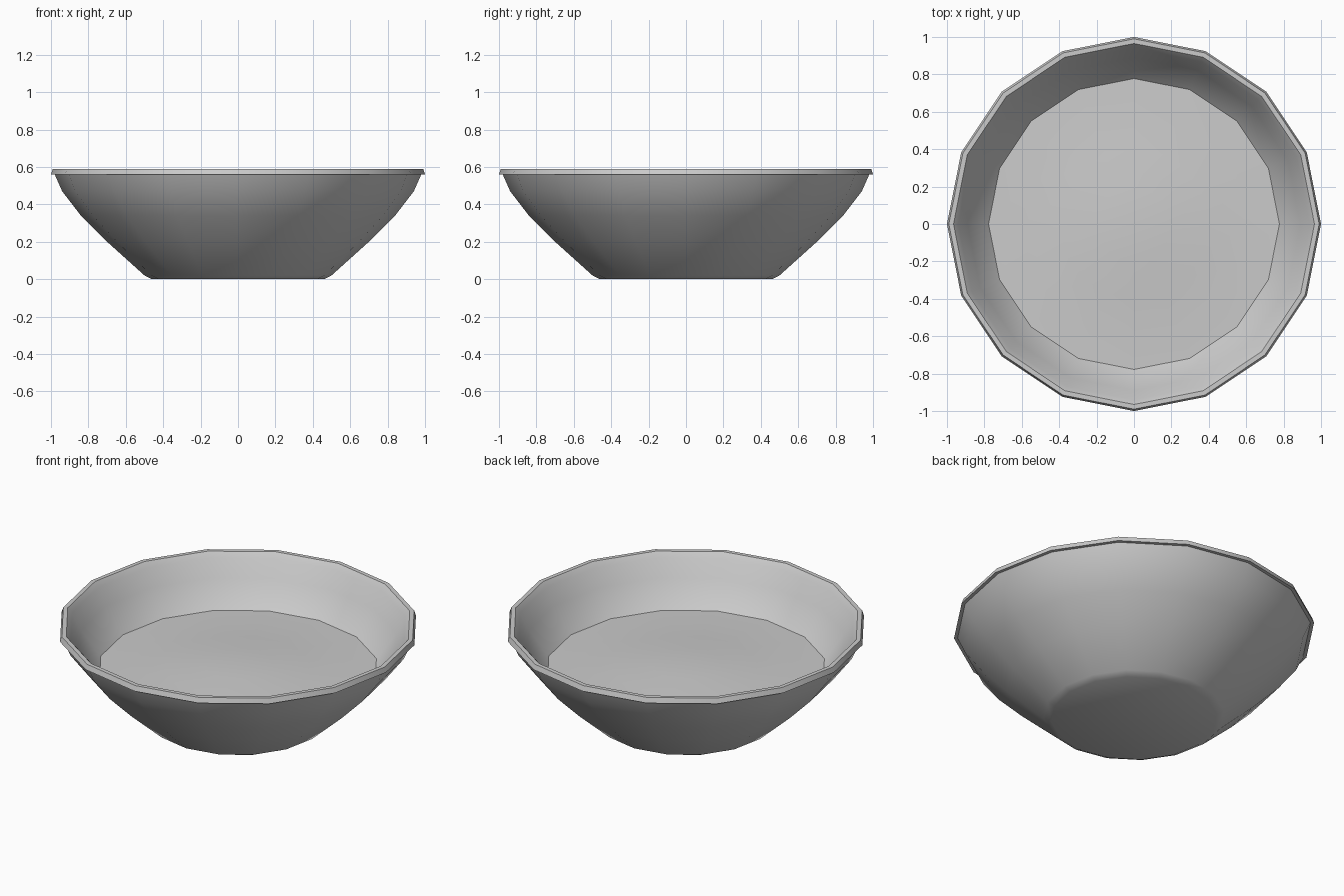
import bpy, bmesh, math

if "Cube" in bpy.data.objects:
    bpy.data.objects.remove(bpy.data.objects["Cube"])

SIDES = 16


def lathe(name, profile, angle=30):
    """Revolve an (r, z) profile around the z axis."""
    bm = bmesh.new()
    verts = [bm.verts.new((r, 0, z)) for r, z in profile]
    edges = [bm.edges.new(pair) for pair in zip(verts, verts[1:])]
    bmesh.ops.spin(bm, geom=verts + edges, cent=(0, 0, 0), axis=(0, 0, 1),
                   angle=math.tau, steps=SIDES, use_duplicate=False)
    bmesh.ops.remove_doubles(bm, verts=bm.verts, dist=0.0005)
    bmesh.ops.recalc_face_normals(bm, faces=bm.faces)
    # open surfaces must face up
    if not all(e.is_manifold for e in bm.edges):
        if sum(f.normal.z for f in bm.faces) < 0:
            bmesh.ops.reverse_faces(bm, faces=bm.faces)
    mesh = bpy.data.meshes.new(name)
    bm.to_mesh(mesh)
    bm.free()
    obj = bpy.data.objects.new(name, mesh)
    bpy.context.collection.objects.link(obj)
    bpy.ops.object.select_all(action='DESELECT')
    obj.select_set(True)
    bpy.context.view_layer.objects.active = obj
    bpy.ops.object.shade_smooth_by_angle(angle=math.radians(angle))
    return obj


# bowl shell: foot, flared outer wall, small lip, inner wall, inner floor
lathe("bowl", [
    (0, 0), (0.46, 0), (0.50, 0.02), (0.70, 0.20), (0.84, 0.34),
    (0.94, 0.47), (0.98, 0.56), (1.00, 0.56), (0.99, 0.59),
    (0.965, 0.59), (0.94, 0.56), (0.89, 0.46), (0.79, 0.325),
    (0.65, 0.20), (0.48, 0.05), (0, 0.05)])

# gently mounded filling
lathe("filling", [
    (0, 0.35), (0.20, 0.345), (0.40, 0.33), (0.60, 0.318), (0.78, 0.314)])
